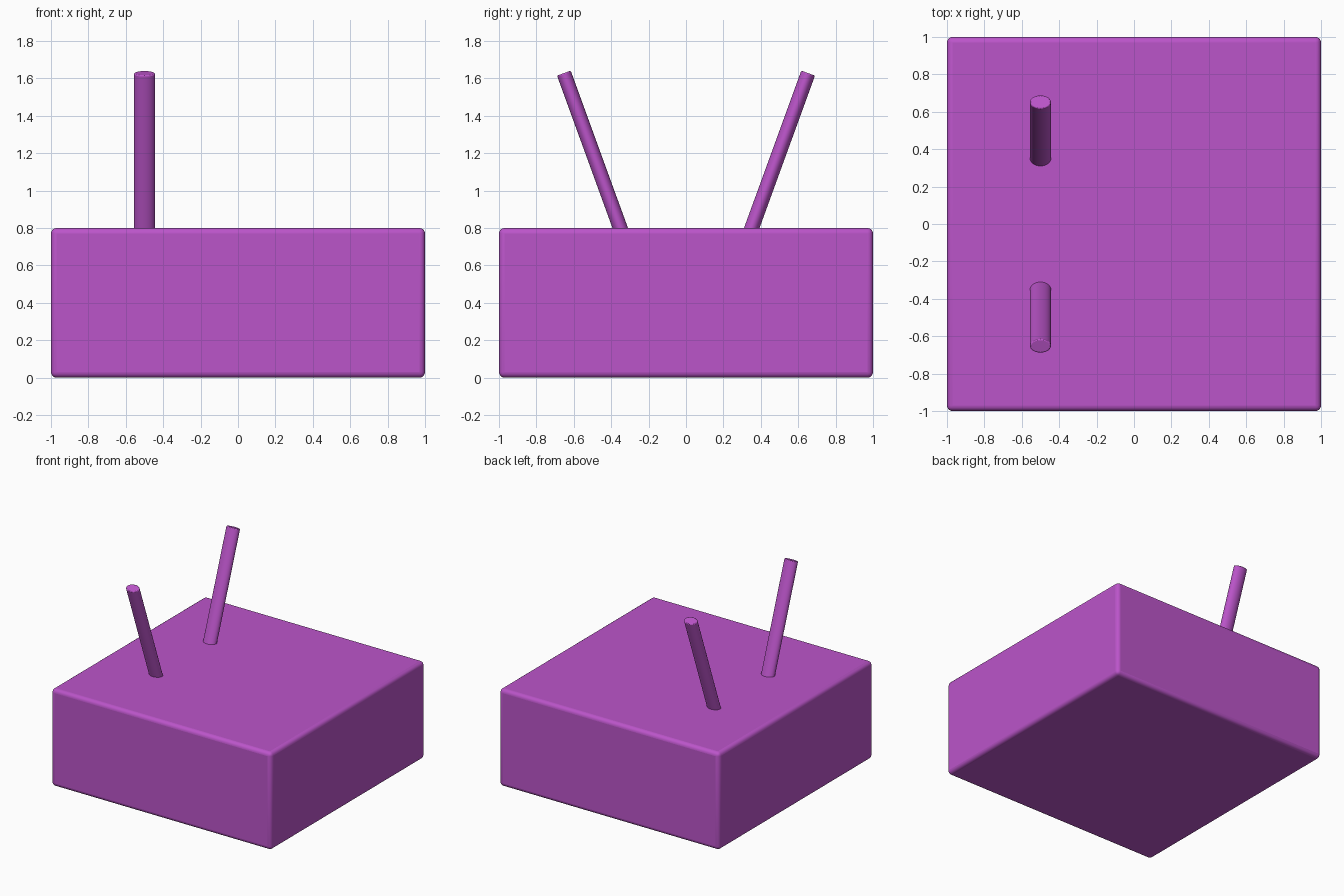
import bpy, math
from mathutils import Vector, Matrix

if "Cube" in bpy.data.objects:
    bpy.data.objects.remove(bpy.data.objects["Cube"])

purple = bpy.data.materials.new("purple")
purple.diffuse_color = (0.5, 0.09, 0.59, 1)
purple.use_nodes = True
purple.node_tree.nodes["Principled BSDF"].inputs["Base Color"].default_value = purple.diffuse_color


def finish(obj, name, width, segments):
    """Name, colour, round the edges and smooth."""
    obj.name = name
    obj.data.materials.append(purple)
    bpy.ops.object.shade_smooth_by_angle(angle=math.radians(40))
    bevel = obj.modifiers.new("rounded_edges", 'BEVEL')
    bevel.width = width
    bevel.segments = segments
    bevel.limit_method = 'ANGLE'
    bevel.angle_limit = math.radians(40)


# Body block
bpy.ops.mesh.primitive_cube_add(size=1)
body = bpy.context.object
body.data.transform(Matrix.Translation((0, 0, 0.4)) @ Matrix.Diagonal((2, 2, 0.8, 1)))
finish(body, "body", 0.03, 4)


# Two oval antennas leaning outwards, rooted just inside the body
def antenna(side, name):
    tilt = math.radians(20)
    length = 0.95
    axis = Vector((0, side * math.sin(tilt), math.cos(tilt)))
    tip = Vector((-0.5, side * 0.653, 1.628))
    bpy.ops.mesh.primitive_cylinder_add(vertices=32, radius=1, depth=1)
    rod = bpy.context.object
    rod.data.transform(Matrix.Diagonal((0.056, 0.039, length, 1)))
    rod.rotation_euler.x = -side * tilt
    rod.location = tip - axis * length / 2
    finish(rod, name, 0.006, 2)


antenna(-1, "front_antenna")
antenna(1, "back_antenna")
